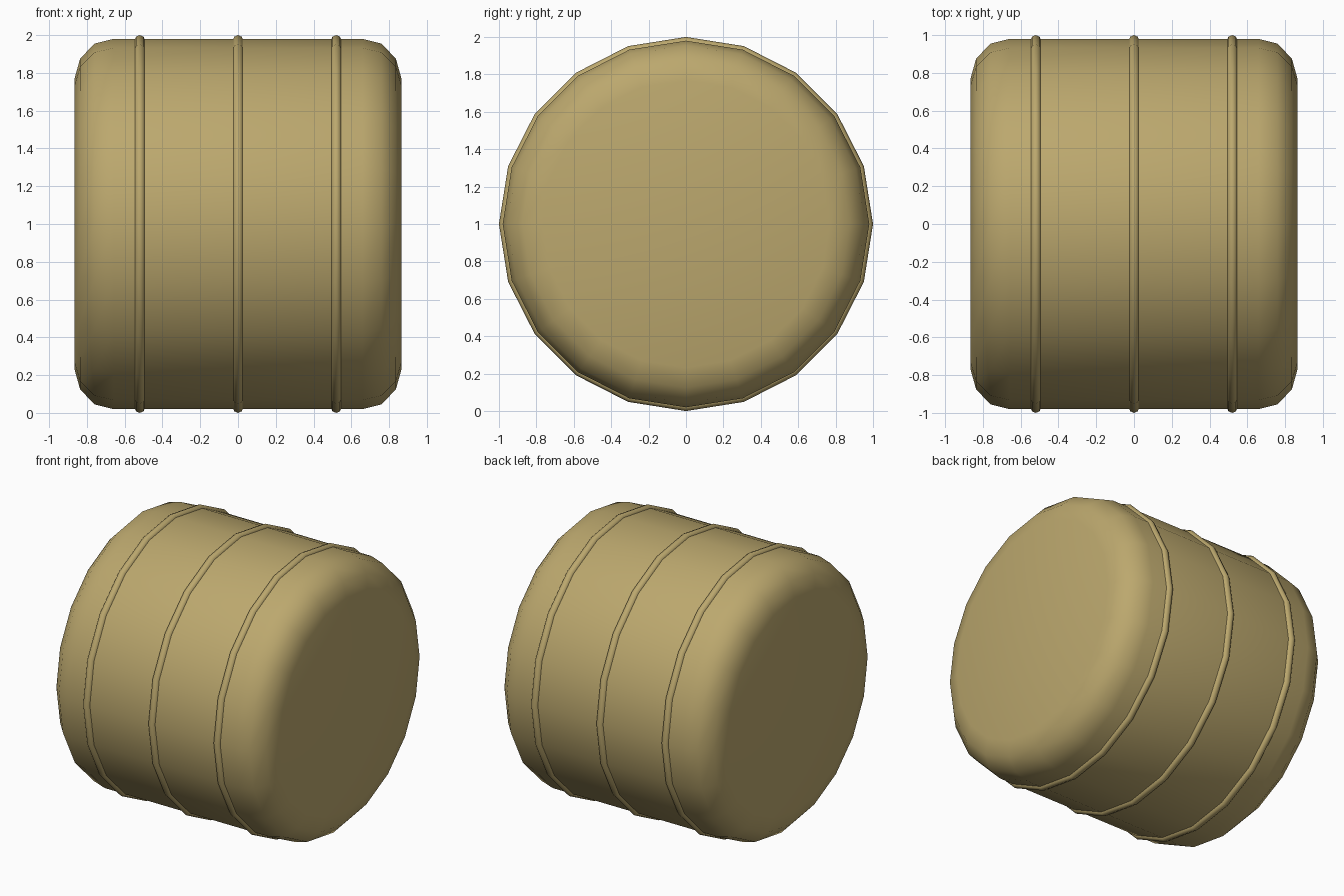
import bpy, bmesh, math

if "Cube" in bpy.data.objects:
    bpy.data.objects.remove(bpy.data.objects["Cube"])

SIDES = 20
CENTRE_Z = 1.0

tan = bpy.data.materials.new("tan")
tan.diffuse_color = (0.50, 0.39, 0.155, 1)
tan.use_nodes = True
tan.node_tree.nodes["Principled BSDF"].inputs["Base Color"].default_value = tan.diffuse_color


def lathe(name, profile, closed):
    """Spin (x, radius) points around the horizontal x axis."""
    bm = bmesh.new()
    rings = []
    for x, r in profile:
        ring = []
        for i in range(SIDES):
            a = 2 * math.pi * i / SIDES
            ring.append(bm.verts.new((x, r * math.sin(a), CENTRE_Z + r * math.cos(a))))
        rings.append(ring)
    pairs = list(zip(rings, rings[1:]))
    if closed:
        pairs.append((rings[-1], rings[0]))
    else:
        bm.faces.new(rings[0])
        bm.faces.new(rings[-1])
    for a, b in pairs:
        for i in range(SIDES):
            j = (i + 1) % SIDES
            bm.faces.new((a[i], a[j], b[j], b[i]))
    bmesh.ops.recalc_face_normals(bm, faces=bm.faces)
    for f in bm.faces:
        f.smooth = True
    mesh = bpy.data.meshes.new(name)
    bm.to_mesh(mesh)
    bm.free()
    mesh.materials.append(tan)
    obj = bpy.data.objects.new(name, mesh)
    bpy.context.collection.objects.link(obj)
    return obj


# Barrel body with rounded rims, mirrored end to end
half = [(0.66, 0.98), (0.76, 0.955), (0.836, 0.875), (0.866, 0.768)]
lathe("barrel_body", [(-x, r) for x, r in reversed(half)] + half, False)

# Three thin rounded hoops
MINOR = 0.028
for label, x in (("left", -0.52), ("middle", 0.0), ("right", 0.52)):
    section = [(x + MINOR * math.cos(k * math.pi / 4),
                1.0 - MINOR + MINOR * math.sin(k * math.pi / 4)) for k in range(8)]
    lathe(label + "_hoop", section, True)
